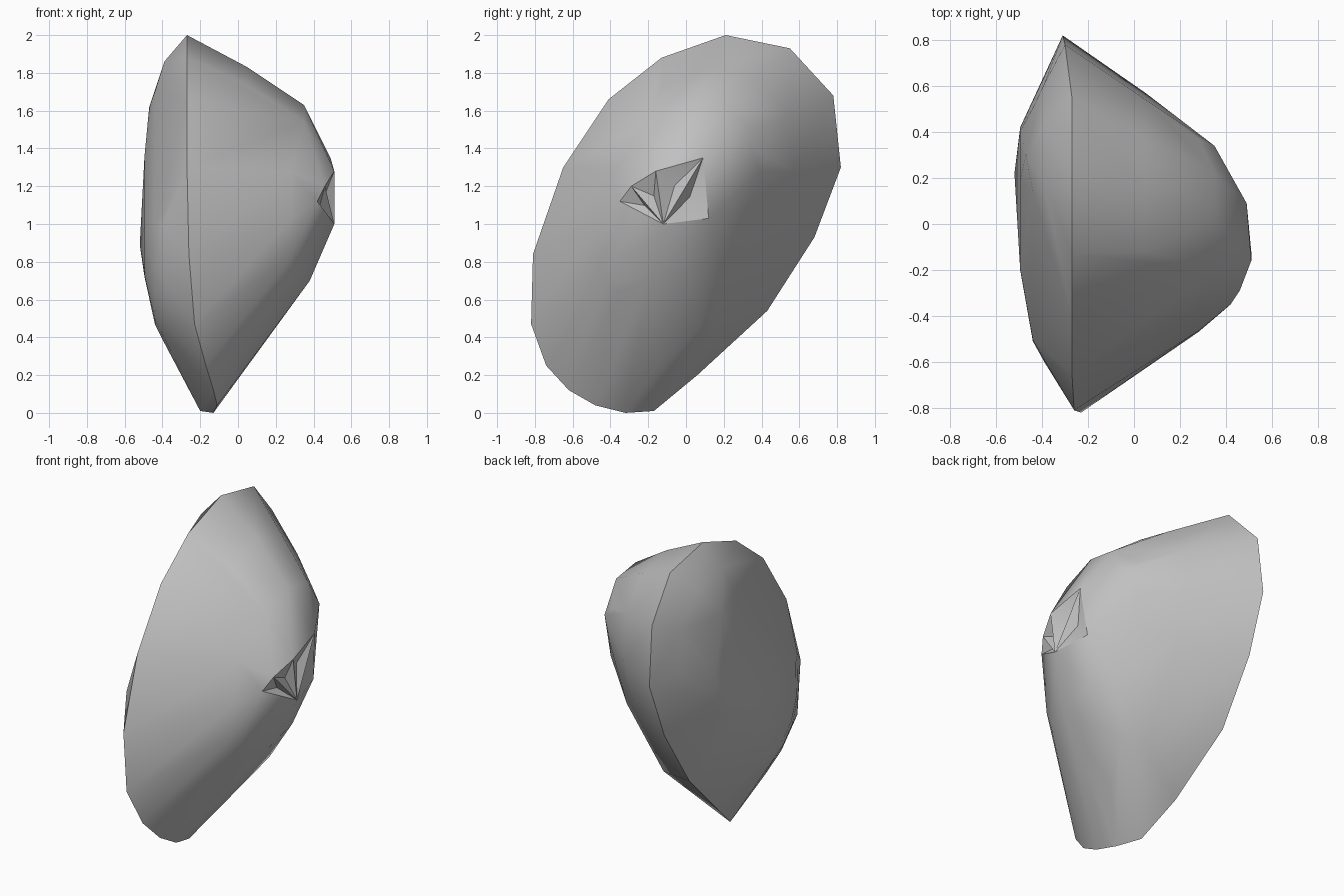
import bpy, bmesh, math

if "Cube" in bpy.data.objects:
    bpy.data.objects.remove(bpy.data.objects["Cube"])

# Rim outline of the boulder: (x, y, z), its sharp edge
rim = [(-.27, .21, 2.0), (-.27, .55, 1.93), (-.30, .78, 1.68), (-.31, .82, 1.30),
       (-.32, .68, .93), (-.325, .43, .54), (-.27, .06, .20), (-.20, -.17, .01),
       (-.13, -.32, 0.0), (-.11, -.48, .04), (-.13, -.62, .12), (-.17, -.74, .25),
       (-.23, -.82, .47), (-.26, -.81, .84), (-.27, -.65, 1.30), (-.27, -.41, 1.66),
       (-.27, -.13, 1.88)]


def ring(x, y0, y1, z0, z1, count=17):
    """The first points of the rim outline, squeezed into a box at a given x."""
    return [(x, y0 + (y + .82) / 1.64 * (y1 - y0), z0 + z / 2 * (z1 - z0))
            for _, y, z in rim[:count]]


points = list(rim)
# Broad right flank, fuller low at the back
points += ring(.05, -.62, .57, .25, 1.83)
points += ring(.28, -.47, .39, .57, 1.66)
points += [(.38, .02, .76), (.30, .18, .78), (.17, .08, .46), (.05, .16, .40)]
# Chipped facets on the right tip
points += [(.35, -.2, 1.54), (.35, .02, 1.63), (.35, .22, 1.6), (.35, .34, 1.41),
           (.51, -.16, 1.28), (.49, .09, 1.35), (.51, -.12, 1.0), (.46, .12, 1.03),
           (.42, -.35, 1.12), (.46, -.29, 1.2), (.38, -.2, .7)]
# Shallow left flank, cut back high at the front
points += ring(-.39, -.60, .64, .37, 1.86, 14)
points += ring(-.44, -.51, .53, .47, 1.70, 14)
points += ring(-.495, -.2, .42, .72, 1.36, 14)
points += [(-.52, .22, .89), (-.47, .3, 1.62)]

# Skin the points
bm = bmesh.new()
for p in points:
    bm.verts.new(p)
bmesh.ops.convex_hull(bm, input=bm.verts)
loose = [v for v in bm.verts if not v.link_faces]
bmesh.ops.delete(bm, geom=loose, context='VERTS')
bmesh.ops.recalc_face_normals(bm, faces=bm.faces)

# Dents chipped under the ledge of the tip
chips = []
for f in bm.faces:
    c = f.calc_center_median()
    if c.x > .44 and 1.02 < c.z < 1.26 and c.y < .05:
        chips.append(f)
bmesh.ops.poke(bm, faces=chips, offset=-.04)

mesh = bpy.data.meshes.new("boulder")
bm.to_mesh(mesh)
bm.free()

stone = bpy.data.materials.new("grey stone")
stone.diffuse_color = (.53, .53, .53, 1)
stone.use_nodes = True
stone.node_tree.nodes["Principled BSDF"].inputs["Base Color"].default_value = stone.diffuse_color
mesh.materials.append(stone)
boulder = bpy.data.objects.new("boulder", mesh)
bpy.context.collection.objects.link(boulder)
bpy.context.view_layer.objects.active = boulder
boulder.select_set(True)
bpy.ops.object.shade_smooth_by_angle(angle=math.radians(32))
